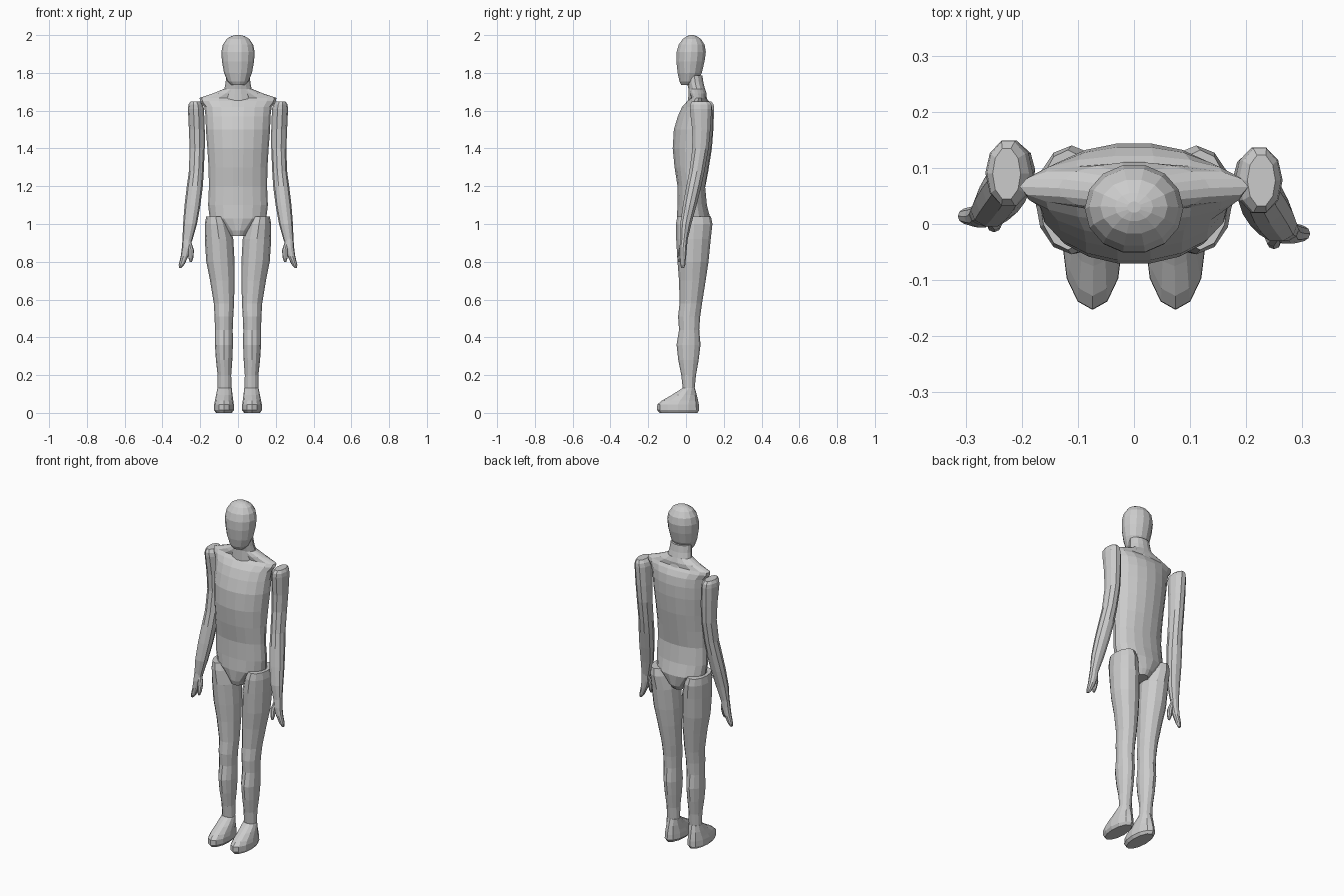
import bpy, bmesh, math


def loft(name, rings, sides, side=1, shift=lambda z: 0.0):
    """Skin elliptical rings given as (z, x min, x max, y min, y max)."""
    bm = bmesh.new()
    loops = []
    for z, x0, x1, y0, y1 in rings:
        cx, cy, rx, ry = (x0 + x1) / 2, (y0 + y1) / 2, (x1 - x0) / 2, (y1 - y0) / 2
        loop = []
        for i in range(sides):
            a = 2 * math.pi * i / sides
            loop.append(bm.verts.new((side * (cx + rx * math.cos(a)),
                                      cy + ry * math.sin(a) + shift(z), z)))
        loops.append(loop)
    for a, b in zip(loops, loops[1:]):
        for i in range(sides):
            j = (i + 1) % sides
            bm.faces.new((a[i], a[j], b[j], b[i]))
    bm.faces.new(loops[0])
    bm.faces.new(loops[-1])
    bmesh.ops.recalc_face_normals(bm, faces=bm.faces)
    mesh = bpy.data.meshes.new(name)
    bm.to_mesh(mesh)
    bm.free()
    obj = bpy.data.objects.new(name, mesh)
    bpy.context.collection.objects.link(obj)
    return obj


def centred(rows):
    """Rows (z, half width, y min, y max) symmetric about x = 0."""
    return [(z, -w, w, y0, y1) for z, w, y0, y1 in rows]


# Head
loft("head", centred([
    (1.735, .035, -.025, .04), (1.755, .055, -.036, .062), (1.80, .074, -.046, .085),
    (1.86, .085, -.053, .10), (1.91, .088, -.052, .107), (1.95, .080, -.040, .100),
    (1.98, .060, -.018, .080), (1.995, .034, .005, .056), (2.0, .012, .02, .04)]), 14)

# Neck
loft("neck", centred([
    (1.65, .085, .01, .115), (1.715, .072, .012, .102), (1.745, .066, .005, .094),
    (1.785, .062, .0, .088)]), 14)

# Torso with sloping shoulders
loft("torso", centred([
    (.937, .045, -.035, .10), (.965, .065, -.045, .12), (1.03, .150, -.05, .13),
    (1.10, .158, -.046, .112), (1.20, .154, -.046, .102), (1.30, .156, -.062, .118),
    (1.40, .162, -.072, .134), (1.50, .170, -.066, .144), (1.57, .172, -.045, .145),
    (1.62, .178, -.022, .138), (1.65, .200, .005, .122), (1.667, .204, .025, .108),
    (1.69, .135, .018, .110), (1.715, .075, .014, .102)]), 18)

leg = [
    (.12, .034, .108, -.016, .045), (.20, .036, .108, -.025, .053),
    (.28, .030, .117, -.041, .067), (.36, .027, .122, -.050, .077),
    (.44, .028, .122, -.037, .070), (.51, .025, .124, -.042, .075),
    (.58, .021, .128, -.034, .085), (.70, .018, .148, -.037, .104),
    (.80, .018, .168, -.045, .119), (.92, .025, .176, -.052, .131),
    (1.0, .046, .176, -.054, .140), (1.04, .068, .168, -.046, .132)]

foot = [
    (0, .033, .117, -.140, .060), (.015, .021, .127, -.153, .070),
    (.045, .022, .126, -.152, .068), (.065, .025, .122, -.128, .064),
    (.095, .029, .116, -.075, .057), (.132, .033, .109, -.018, .047)]

arm = [
    (.91, .243, .294, -.030, .008), (1.0, .217, .291, -.032, .030),
    (1.10, .199, .283, -.018, .058), (1.20, .186, .271, .0, .083),
    (1.28, .181, .260, .016, .100), (1.40, .176, .256, .032, .122),
    (1.50, .176, .260, .030, .132), (1.61, .180, .265, .017, .139),
    (1.632, .187, .262, .018, .137), (1.648, .202, .252, .030, .125)]

hand = [
    (.767, .300, .313, -.026, -.010), (.785, .284, .314, -.031, -.003),
    (.83, .262, .303, -.035, .002), (.875, .247, .297, -.036, .006),
    (.92, .244, .294, -.030, .010)]

thumb = [
    (.80, .244, .256, -.042, -.030), (.82, .237, .262, -.045, -.020),
    (.86, .233, .264, -.040, -.010), (.90, .246, .268, -.028, .0)]

# Paired limbs; the arm on the -x side sits a little further back
for word, s in (("left", 1), ("right", -1)):
    back = (lambda z: 0.0) if s > 0 else (lambda z: .012 + .022 * (1.65 - z))
    loft(word + "_leg", leg, 12, s)
    loft(word + "_foot", foot, 12, s)
    loft(word + "_arm", arm, 10, s, back)
    loft(word + "_hand", hand, 10, s, back)
    loft(word + "_thumb", thumb, 8, s, back)
